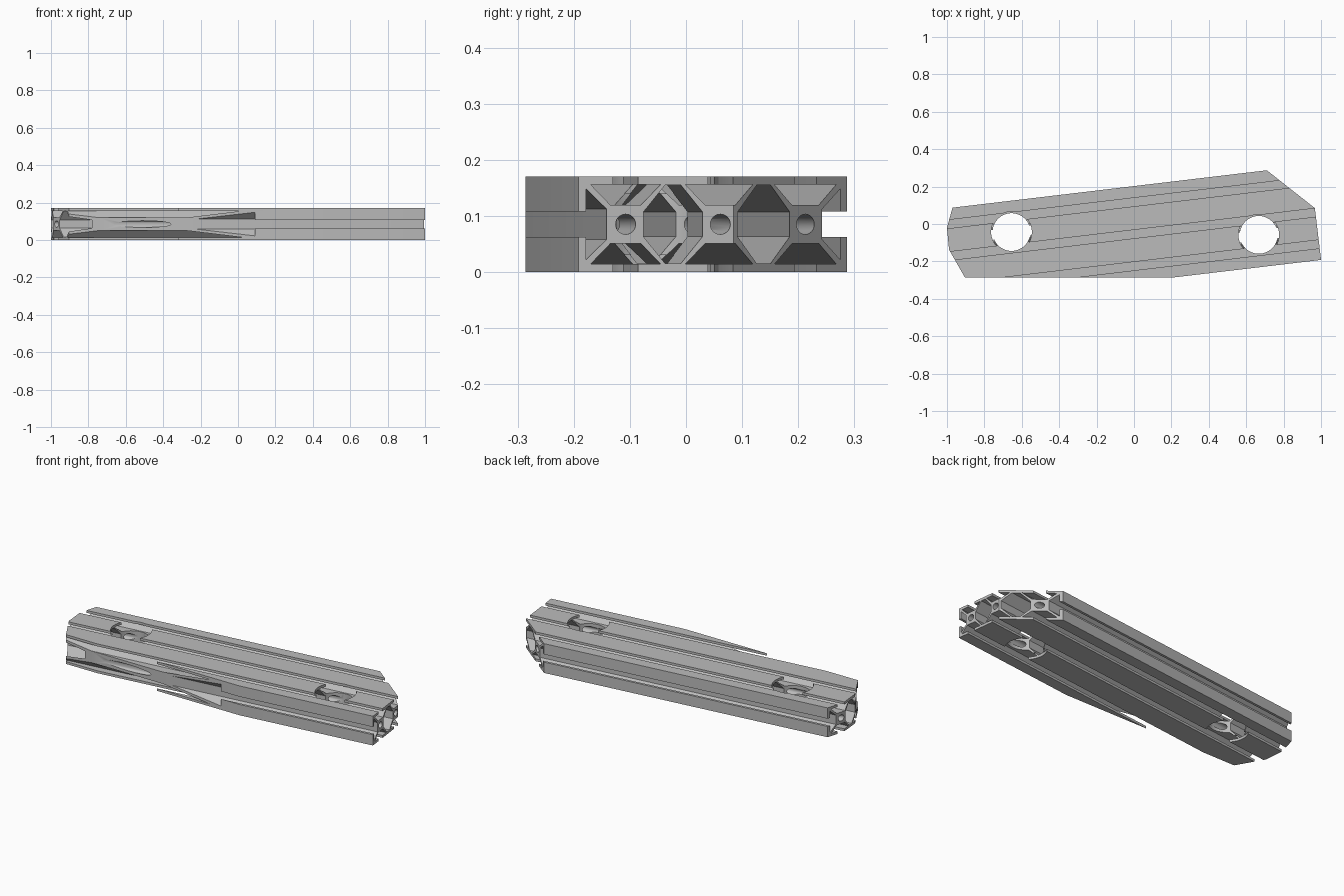
import bpy, bmesh, math
from mathutils import Matrix, Vector

cube = bpy.data.objects.get("Cube")
if cube:
    bpy.data.objects.remove(cube, do_unlink=True)

CELL, HALF = 0.17, 0.085          # one slot unit of the extrusion
MID = -0.0537                     # sideways offset of the centre cell
TILT = Matrix.Rotation(math.radians(6.78), 4, 'Z')
ALONG = TILT @ Matrix(((0, 0, 1, 0), (1, 0, 0, MID), (0, 1, 0, HALF), (0, 0, 0, 1)))

aluminium = bpy.data.materials.new("plain aluminium grey")
aluminium.use_nodes = True
grey = (0.5, 0.5, 0.5, 1)
aluminium.diffuse_color = grey
aluminium.node_tree.nodes["Principled BSDF"].inputs["Base Color"].default_value = grey


def prism(name, points, low, high, matrix=Matrix()):
    """Extrude a flat outline from low to high, then place it."""
    bm = bmesh.new()
    face = bm.faces.new([bm.verts.new((a, b, low)) for a, b in points])
    top = bmesh.ops.extrude_face_region(bm, geom=[face])["geom"]
    verts = [v for v in top if isinstance(v, bmesh.types.BMVert)]
    bmesh.ops.translate(bm, verts=verts, vec=(0, 0, high - low))
    bmesh.ops.transform(bm, matrix=matrix, verts=bm.verts)
    bmesh.ops.recalc_face_normals(bm, faces=bm.faces)
    mesh = bpy.data.meshes.new(name)
    bm.to_mesh(mesh)
    bm.free()
    obj = bpy.data.objects.new(name, mesh)
    bpy.context.collection.objects.link(obj)
    return obj


def circle(x, y, r, n):
    return [(x + r * math.cos(math.tau * i / n), y + r * math.sin(math.tau * i / n))
            for i in range(n)]


def cut(target, cutter, operation='DIFFERENCE'):
    cutter.hide_render = True
    mod = target.modifiers.new("cut", 'BOOLEAN')
    mod.operation, mod.solver, mod.object = operation, 'EXACT', cutter
    bpy.context.view_layer.objects.active = target
    bpy.ops.object.modifier_apply(modifier=mod.name)
    bpy.data.objects.remove(cutter, do_unlink=True)


# Outer section with T-slots: a slot is drawn facing up, then turned round the section
slot = [(0.0225, HALF), (0.0225, 0.071), (0.063, 0.071), (0.027, 0.034)]
slot += [(-x, y) for x, y in reversed(slot)]


def placed_slot(quarter, shift):
    turn = Matrix.Rotation(quarter * math.pi / 2, 2)
    return [(p.x + shift, p.y) for p in (turn @ Vector(q) for q in slot)]


edge = 1.5 * CELL
section = [(edge, HALF)]
for shift in (CELL, 0, -CELL):
    section += placed_slot(0, shift)
section += [(-edge, HALF)] + placed_slot(1, -CELL) + [(-edge, -HALF)]
for shift in (-CELL, 0, CELL):
    section += placed_slot(2, shift)
section += [(edge, -HALF)] + placed_slot(3, CELL)
rail = prism("slotted_rail", section, -1.3, 1.3, ALONG)

# Central bores and the hollow chambers between the cells
for shift in (-CELL, 0, CELL):
    cut(rail, prism("bore_cutter", circle(shift, 0, 0.018, 24), -1.4, 1.4, ALONG))
for shift in (-HALF, HALF):
    chamber = [(shift + x, y) for x, y in (
        (0.053, 0.022), (0.014, 0.07), (-0.014, 0.07), (-0.053, 0.022),
        (-0.053, -0.022), (-0.014, -0.07), (0.014, -0.07), (0.053, -0.022))]
    cut(rail, prism("chamber_cutter", chamber, -1.4, 1.4, ALONG))

# Mitred ends and the long shallow cut along the front
outline = [(-0.904, -0.286), (1.0115, -0.286), (0.967, 0.085), (0.605, 0.37),
           (-0.957, 0.136), (-1.0, -0.02), (-0.989, -0.137)]
cut(rail, prism("outline_cutter", outline, -0.1, 0.3), 'INTERSECT')

# Vertical through holes, slightly wider in the outer walls
for x, y in ((-0.655, -0.043), (0.667, -0.058)):
    cut(rail, prism("hole_cutter", circle(x, y, 0.101, 48), -0.1, 0.3))
    for low, high in ((-0.1, 0.03), (0.14, 0.3)):
        cut(rail, prism("hole_rim_cutter", circle(x, y, 0.109, 48), low, high))

rail.data.materials.clear()
rail.data.materials.append(aluminium)
for poly in rail.data.polygons:
    poly.material_index = 0
bpy.ops.object.select_all(action='DESELECT')
rail.select_set(True)
bpy.context.view_layer.objects.active = rail
bpy.ops.object.shade_smooth_by_angle(angle=math.radians(25))
